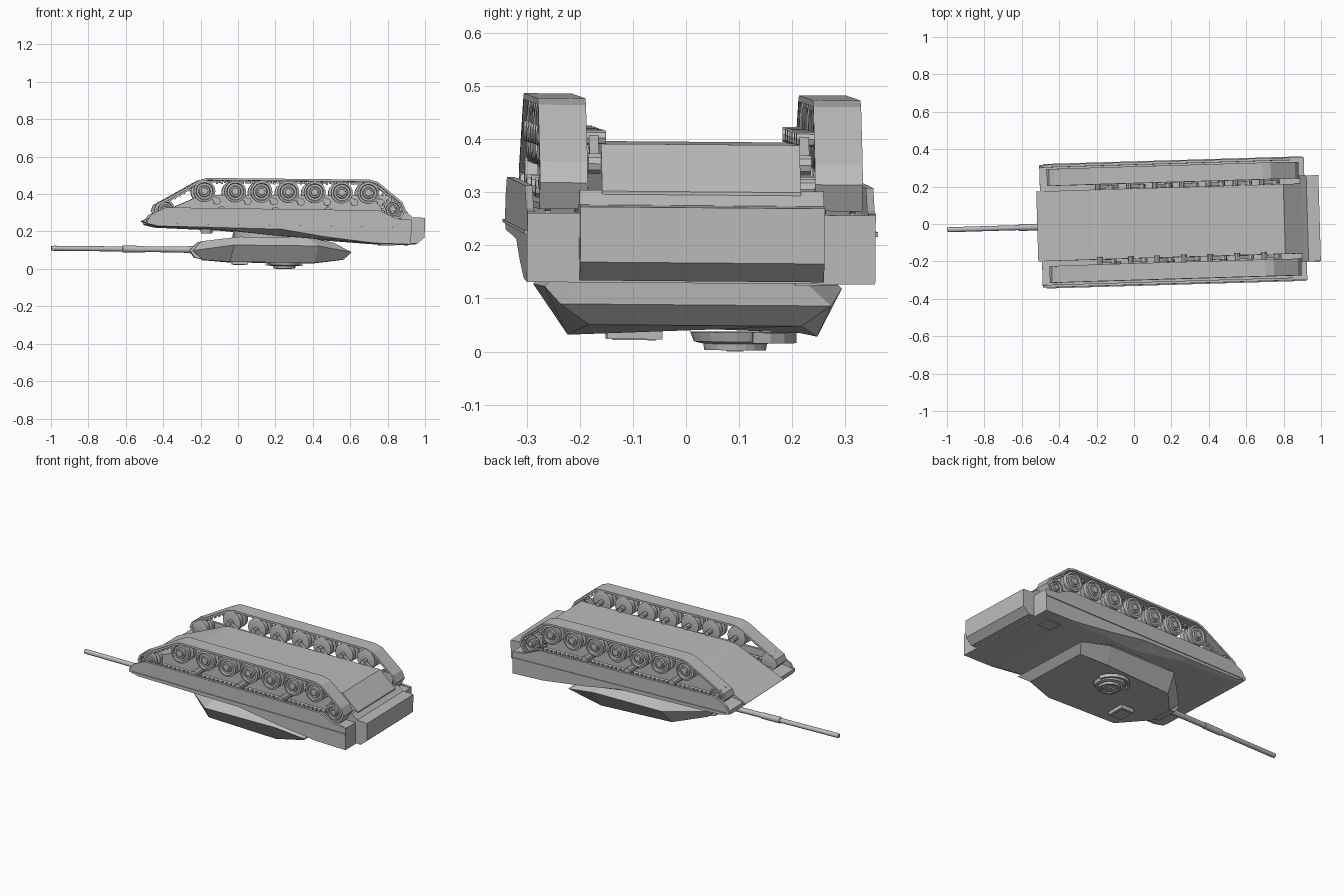
import bpy, bmesh, math
from mathutils import Matrix, Vector

cube = bpy.data.objects.get("Cube")
if cube:
    bpy.data.objects.remove(cube, do_unlink=True)

grey = bpy.data.materials.new("plain_grey")
grey.use_nodes = True
grey.diffuse_color = (0.5, 0.5, 0.5, 1)
grey.node_tree.nodes["Principled BSDF"].inputs["Base Color"].default_value = (0.5, 0.5, 0.5, 1)

# The overturned vehicle rests slightly turned and tilted
TILT = (Matrix.Rotation(math.radians(1.7), 4, 'Z') @ Matrix.Rotation(0.0105, 4, 'Y')
        @ Matrix.Rotation(-0.008, 4, 'X'))


def finish(name, bm, smooth=False):
    bmesh.ops.recalc_face_normals(bm, faces=bm.faces)
    me = bpy.data.meshes.new(name)
    bm.to_mesh(me)
    bm.free()
    me.transform(TILT)
    me.materials.append(grey)
    ob = bpy.data.objects.new(name, me)
    bpy.context.collection.objects.link(ob)
    if smooth:
        bpy.ops.object.select_all(action='DESELECT')
        ob.select_set(True)
        bpy.context.view_layer.objects.active = ob
        bpy.ops.object.shade_smooth_by_angle(angle=math.radians(35))
    return ob


def skin(bm, rings, loop=False):
    """Joins closed rings of points, capping both ends unless looped."""
    vs = [[bm.verts.new(p) for p in r] for r in rings]
    n = len(vs[0])
    pairs = list(zip(vs, vs[1:])) + ([(vs[-1], vs[0])] if loop else [])
    for a, b in pairs:
        for i in range(n):
            j = (i + 1) % n
            bm.faces.new((a[i], a[j], b[j], b[i]))
    if not loop:
        bm.faces.new(vs[0])
        bm.faces.new(vs[-1])


def prism(name, pts, y0, y1):
    """Side outline (x, z) extruded across y."""
    bm = bmesh.new()
    skin(bm, [[(x, y, z) for x, z in pts] for y in (y0, y1)])
    return finish(name, bm)


def lathe(bm, centre, profile, axis='Y', n=20):
    """Profile of (distance along axis, radius) turned around the axis."""
    c = Vector(centre)
    rings = []
    for d, r in profile:
        ring = []
        for i in range(n):
            t = 2 * math.pi * i / n
            u, v = r * math.cos(t), r * math.sin(t)
            ring.append(c + Vector({'X': (d, u, v), 'Y': (u, d, v), 'Z': (u, v, d)}[axis]))
        rings.append(ring)
    skin(bm, rings)


def block(bm, c, size, turn=0.0):
    m = Matrix.Translation(c) @ Matrix.Rotation(turn, 4, 'Y') @ Matrix.Diagonal((*size, 1))
    bmesh.ops.create_cube(bm, size=1, matrix=m)


# Hull: belly with sloped ends
prism("belly", [(-0.52, 0.25), (-0.22, 0.384), (-0.18, 0.393), (0.80, 0.398),
                (0.90, 0.31), (0.90, 0.22), (-0.47, 0.225)], -0.187, 0.187)
prism("rear_plate", [(0.78, 0.25), (0.78, 0.30), (0.89, 0.312), (0.93, 0.28), (0.93, 0.2)], -0.23, 0.23)

# Hull: sponsons and deck (x, side z, deck half width, deck z)
bm = bmesh.new()
skin(bm, [[(x, -0.328, 0.268 if x > -0.45 else 0.255), (x, 0.328, 0.268 if x > -0.45 else 0.255),
           (x, 0.328, zs), (x, w, zd), (x, -w, zd), (x, -0.328, zs)]
          for x, zs, w, zd in ((-0.50, 0.236, 0.30, 0.232), (-0.44, 0.222, 0.30, 0.218),
                               (-0.08, 0.217, 0.30, 0.205), (0.22, 0.212, 0.26, 0.176),
                               (0.45, 0.175, 0.29, 0.160), (0.72, 0.143, 0.31, 0.142),
                               (0.915, 0.138, 0.32, 0.138))])
finish("upper_hull", bm)

# Rear stowage box
prism("rear_box", [(0.91, 0.145), (0.91, 0.285), (0.99, 0.281), (0.99, 0.177), (0.95, 0.142)], -0.23, 0.23)

# Driver hatch under the bow
bm = bmesh.new()
lathe(bm, (-0.17, 0.0, 0.2), [(-0.012, 0.03), (0.02, 0.035)], 'Z', 12)
finish("driver_hatch", bm)

# Running gear, mirrored on both sides
BELT = [(-0.462, 0.305), (-0.45, 0.338), (-0.22, 0.470), (-0.18, 0.482), (0.69, 0.482),
        (0.735, 0.470), (0.865, 0.365), (0.885, 0.325), (0.86, 0.275), (-0.43, 0.272)]
WHEELS = (-0.192, -0.027, 0.113, 0.257, 0.398, 0.543, 0.685)
WHEEL = [(-0.042, 0.052), (-0.040, 0.058), (-0.012, 0.058), (-0.010, 0.035), (0.010, 0.035), (0.012, 0.058),
         (0.036, 0.058), (0.038, 0.047), (0.028, 0.043), (0.028, 0.032), (0.036, 0.028),
         (0.036, 0.020), (0.044, 0.018), (0.046, 0.008)]

for s, side in ((-1, "front_side"), (1, "back_side")):
    # Side skirt with a lower trim ledge
    prism(side + "_skirt", [(-0.50, 0.245), (-0.475, 0.285), (-0.40, 0.322), (0.74, 0.318),
                            (0.84, 0.275), (0.912, 0.27), (0.912, 0.23), (-0.47, 0.23)],
          s * 0.314, s * 0.328)
    prism(side + "_trim", [(-0.48, 0.236), (-0.48, 0.242), (0.91, 0.236), (0.91, 0.228)],
          s * 0.32, s * 0.333)
    # Track belt
    bm = bmesh.new()
    c = Vector((0.2, 0.37))
    rings = []
    for i, p in enumerate(BELT):
        p = Vector(p)
        a = (p - Vector(BELT[i - 1])).normalized()
        b = (Vector(BELT[(i + 1) % len(BELT)]) - p).normalized()
        t = a + b
        t.normalize()
        q = p + Vector((t.y, -t.x)) * 0.012 / max(0.5, t.dot(a))
        rings.append([(p.x, s * 0.214, p.y), (p.x, s * 0.304, p.y),
                      (q.x, s * 0.304, q.y), (q.x, s * 0.214, q.y)])
    skin(bm, rings, loop=True)
    finish(side + "_track", bm)
    # Guide teeth along the inside of the belt
    bm = bmesh.new()
    for i, p in enumerate(BELT):
        p, q = Vector(p), Vector(BELT[(i + 1) % len(BELT)])
        d = q - p
        inward = Vector((d.y, -d.x)).normalized() * 0.018
        n = max(1, round(d.length / 0.028))
        for k in range(n):
            m = p + d * (k + 0.5) / n + inward
            block(bm, (m.x, s * 0.259, m.y), (0.011, 0.012, 0.016), -math.atan2(d.y, d.x))
    finish(side + "_track_teeth", bm)
    # Road wheels with hubs
    for k, x in enumerate(WHEELS):
        bm = bmesh.new()
        lathe(bm, (x, s * 0.259, 0.411), [(s * d, r) for d, r in WHEEL])
        finish(f"{side}_road_wheel_{k + 1}", bm, True)
    # Swing arms and axles
    bm = bmesh.new()
    for x in WHEELS:
        lathe(bm, (x, s * 0.2, 0.408), [(-0.016, 0.014), (0.025, 0.014)], 'Y', 8)
        block(bm, (x + 0.035, s * 0.198, 0.385), (0.09, 0.018, 0.022), math.radians(32))
        lathe(bm, (x + 0.07, s * 0.195, 0.36), [(-0.015, 0.02), (0.015, 0.02)], 'Y', 10)
    finish(side + "_swing_arms", bm)
    # Front idler
    bm = bmesh.new()
    lathe(bm, (-0.40, s * 0.259, 0.312), [(s * d, r * 0.85) for d, r in WHEEL])
    finish(side + "_idler", bm, True)
    # Toothed drive sprocket
    bm = bmesh.new()
    lathe(bm, (0.815, s * 0.259, 0.325), [(s * d, r * 0.8) for d, r in WHEEL])
    for k in range(12):
        t = 2 * math.pi * k / 12
        for o in (-0.028, 0.028):
            block(bm, (0.815 + 0.05 * math.cos(t), s * (0.259 + o), 0.325 + 0.05 * math.sin(t)),
                  (0.018, 0.01, 0.012), -t)
    finish(side + "_sprocket", bm)
    # Return rollers
    bm = bmesh.new()
    for x in (-0.1, 0.19, 0.47):
        lathe(bm, (x, s * 0.245, 0.312), [(-0.055, 0.02), (0.045, 0.02)], 'Y', 10)
    finish(side + "_return_rollers", bm)

# Turret: stacked faceted outlines of (x, half width, z)
bm = bmesh.new()
layers = [[(-0.19, 0.07, 0.045), (-0.05, 0.215, 0.036), (0.40, 0.235, 0.034), (0.56, 0.20, 0.055)],
          [(-0.245, 0.085, 0.095), (-0.03, 0.288, 0.125), (0.42, 0.28, 0.125), (0.60, 0.255, 0.094)],
          [(-0.20, 0.08, 0.145), (0.0, 0.24, 0.170), (0.36, 0.23, 0.172), (0.50, 0.20, 0.145)]]
skin(bm, [[(x, w, z) for x, w, z in l] + [(x, -w, z) for x, w, z in reversed(l)] for l in layers])
finish("turret", bm)
bm = bmesh.new()
lathe(bm, (0.16, 0, 0.17), [(-0.02, 0.19), (0.05, 0.19)], 'Z', 24)
finish("turret_ring", bm)

# Gun mantlet and barrel
prism("mantlet", [(-0.262, 0.098), (-0.235, 0.058), (-0.17, 0.045), (-0.15, 0.14), (-0.215, 0.142)], -0.065, 0.065)
bm = bmesh.new()
lathe(bm, (0, -0.002, 0.1), [(-1.0, 0.012), (-0.985, 0.0135), (-0.62, 0.0135), (-0.618, 0.018),
                             (-0.50, 0.018), (-0.498, 0.015), (-0.30, 0.016), (-0.22, 0.022)], 'X', 16)
finish("gun_barrel", bm, True)

# Roof fittings: round cupola with inset hatch, curved rail, sight box
bm = bmesh.new()
lathe(bm, (0.25, 0.085, 0), [(0.04, 0.085), (0.022, 0.078), (0.018, 0.06), (0.006, 0.058),
                             (0.006, 0.046), (0.012, 0.044)], 'Z', 20)
block(bm, (0.25, 0.085, 0.009), (0.08, 0.03, 0.011))
finish("cupola", bm)
bm = bmesh.new()
arc = []
for k in range(9):
    t = math.pi * (0.05 + 0.9 * k / 8)
    u = Vector((math.cos(t), math.sin(t), 0))
    arc.append([Vector((0.25, 0.1, z)) + u * r for r, z in
                ((0.088, 0.02), (0.1, 0.02), (0.1, 0.04), (0.088, 0.04))])
skin(bm, arc)
finish("roof_rail", bm)
bm = bmesh.new()
block(bm, (0.005, -0.098, 0.034), (0.085, 0.105, 0.022))
block(bm, (0.005, -0.098, 0.027), (0.06, 0.08, 0.012))
finish("sight_box", bm)

# Deck vent plate
bm = bmesh.new()
block(bm, (0.80, 0.22, 0.138), (0.09, 0.08, 0.006))
finish("deck_vent", bm)
